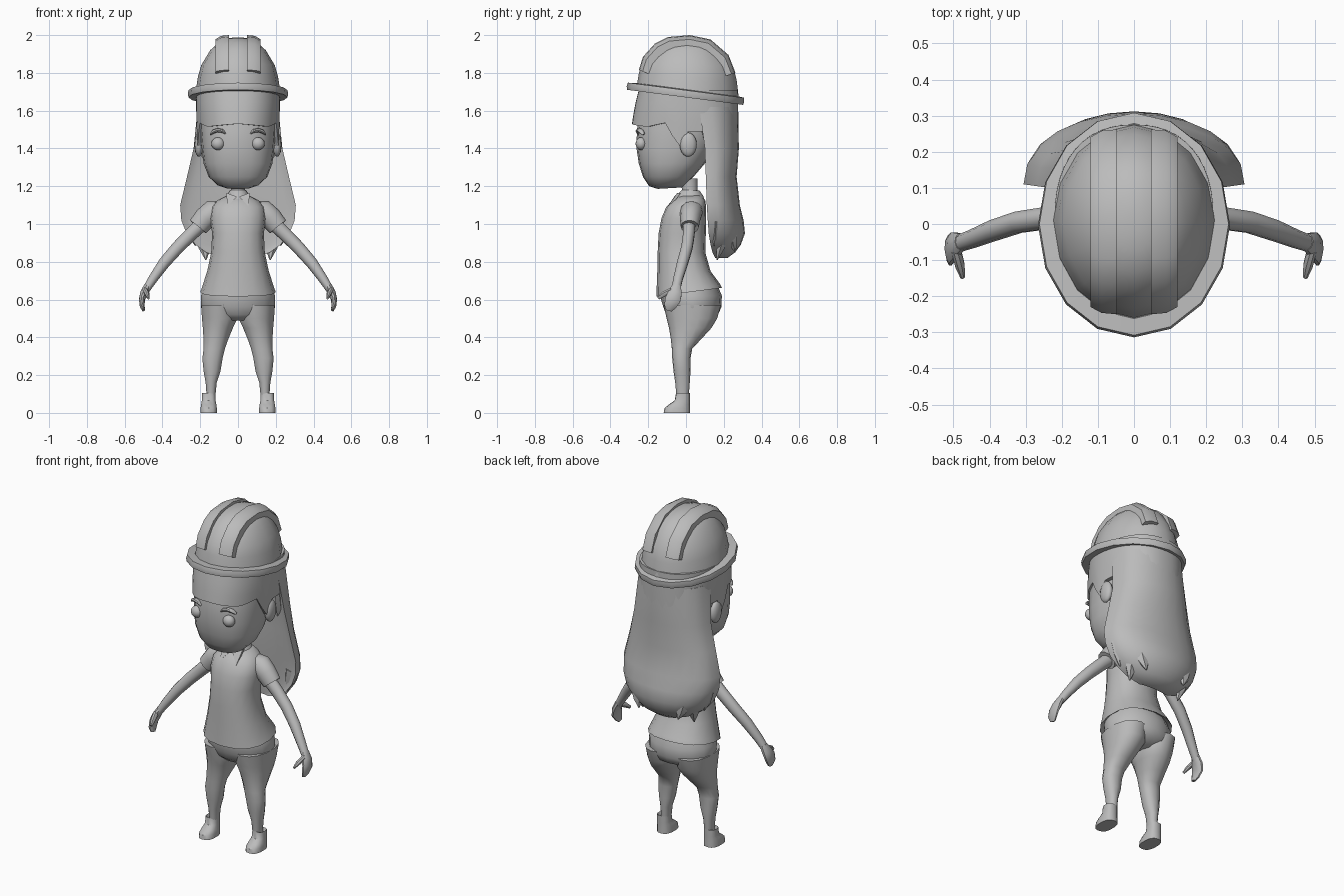
import bpy, bmesh, math
from mathutils import Vector

grey = bpy.data.materials.new("plain grey")
grey.diffuse_color = (0.5, 0.5, 0.5, 1)


def finish(name, bm, angle=40):
    bmesh.ops.recalc_face_normals(bm, faces=bm.faces[:])
    me = bpy.data.meshes.new(name)
    bm.to_mesh(me)
    bm.free()
    me.materials.append(grey)
    ob = bpy.data.objects.new(name, me)
    bpy.context.collection.objects.link(ob)
    bpy.ops.object.select_all(action='DESELECT')
    ob.select_set(True)
    bpy.context.view_layer.objects.active = ob
    bpy.ops.object.shade_smooth_by_angle(angle=math.radians(angle))
    return ob


def loft(name, rings, caps=True, closed=False, angle=40):
    """Skin a list of equal-length rings."""
    bm = bmesh.new()
    vs = [[bm.verts.new(p) for p in r] for r in rings]
    n = len(vs[0])
    pairs = list(zip(vs, vs[1:])) + ([(vs[-1], vs[0])] if closed else [])
    for a, b in pairs:
        for i in range(n):
            j = (i + 1) % n
            bm.faces.new((a[i], a[j], b[j], b[i]))
    if caps and not closed:
        bm.faces.new(vs[0])
        bm.faces.new(vs[-1])
    return finish(name, bm, angle)


def oval(z, rx, yf, yb, tilt=0, n=16, cx=0, power=2.0):
    """Horizontal (super)ellipse from front yf to back yb; starts at the front."""
    cy, ry, pts = (yf + yb) / 2, (yb - yf) / 2, []
    for i in range(n):
        a = 2 * math.pi * i / n
        s, c = math.sin(a), math.cos(a)
        x = cx + rx * math.copysign(abs(s) ** (2 / power), s)
        y = cy - ry * math.copysign(abs(c) ** (2 / power), c)
        pts.append((x, y, z + tilt * y))
    return pts


def tube(name, path, side=1, n=10):
    """Path of (x, y, z, radius in xz plane, radius along y)."""
    P = [Vector(p[:3]) for p in path]
    rings = []
    for i, p in enumerate(path):
        t = (P[min(i + 1, len(P) - 1)] - P[max(i - 1, 0)]).normalized()
        u = Vector((0, 1, 0)).cross(t).normalized()
        v = t.cross(u)
        ring = []
        for k in range(n):
            a = 2 * math.pi * k / n
            q = P[i] + u * p[3] * math.cos(a) + v * p[4] * math.sin(a)
            ring.append((q.x * side, q.y, q.z))
        rings.append(ring)
    return loft(name, rings)


def ball(name, loc, size, seg=16):
    bm = bmesh.new()
    bmesh.ops.create_uvsphere(bm, u_segments=seg, v_segments=10, radius=1)
    for v in bm.verts:
        v.co = Vector([v.co[i] * size[i] + loc[i] for i in range(3)])
    return finish(name, bm, 60)


# helmet shell and tilted brim
loft("helmet_shell", [oval(*r) for r in [
    (1.70, .225, -.26, .28, -.13), (1.78, .212, -.25, .268, -.06), (1.84, .195, -.235, .25, -.03),
    (1.92, .147, -.185, .195), (1.96, .105, -.135, .145), (1.982, .055, -.075, .085),
    (1.988, .02, -.02, .03)]])
loft("helmet_brim", [oval(*r) for r in [
    (1.712, .222, -.262, .278, -.13), (1.708, .262, -.308, .308, -.13), (1.688, .266, -.314, .308, -.13),
    (1.67, .262, -.312, .302, -.13), (1.672, .215, -.25, .265, -.13)]], closed=True)

# raised helmet ribs, front to back
rib = [(-.25, 1.815), (-.228, 1.885), (-.165, 1.955), (-.095, 1.99), (.02, 2.0), (.13, 1.977),
       (.225, 1.895), (.262, 1.80)]
for s in (1, -1):
    rings = []
    for y, z in rib:
        def pull(k, x):
            return (s * x, y * k, 1.72 + (z - 1.72) * k)
        rings.append([pull(1, .047), pull(.985, .09), pull(.92, .12), pull(.7, .12), pull(.7, .047)])
    loft("helmet_rib", rings, angle=35)

# head and face
loft("head", [oval(*r, n=20, power=2.4) for r in [
    (1.195, .06, -.15, -.02, .06), (1.212, .11, -.195, .0, .06), (1.25, .155, -.228, .04), (1.32, .182, -.25, .10),
    (1.40, .192, -.262, .15), (1.50, .20, -.26, .20), (1.62, .20, -.235, .23), (1.72, .19, -.22, .23)]], angle=60)

# eyes, brows, ears
for s in (1, -1):
    ball("eye", (s * .106, -.237, 1.425), (.035, .03, .034))
    tube("eyebrow", [(.066, -.252, 1.478, .004, .008), (.082, -.254, 1.492, .01, .014),
                     (.108, -.247, 1.497, .011, .014), (.132, -.235, 1.488, .01, .014),
                     (.146, -.225, 1.474, .004, .008)], s, 8)
    ball("ear", (s * .207, .012, 1.42), (.024, .045, .064), 12)

# fringe and hair cap: lower edge depends on the angle from the front
edge = [(0, 1.53), (45, 1.515), (67.5, 1.535), (75, 1.47), (82.5, 1.415), (90, 1.49),
        (105, 1.49), (112.5, 1.36), (120, 1.3), (180, 1.3)]


def edge_z(a):
    a = min(a, 360 - a)
    for (a0, z0), (a1, z1) in zip(edge, edge[1:]):
        if a <= a1:
            return z0 + (z1 - z0) * (a - a0) / (a1 - a0)


def hair_ring(f, inset):
    n, pts = 48, []
    for i in range(n):
        a = 360 * i / n
        z = 1.71 + (edge_z(a) - 1.71) * f
        front = max(0, math.cos(math.radians(a)))
        x, y, _ = oval(0, .22 - inset, -.25 - .04 * f * front + inset, .275 - inset, n=n, power=2.3)[i]
        pts.append((x, y, z))
    return pts


loft("hair_fringe", [hair_ring(f, d) for f, d in
     [(0, 0), (.35, -.002), (.7, 0), (1, .004), (1, .03), (.5, .04), (0, .04)]], closed=True)

# long back hair: crescent sections curling under at the bottom
rings = []
for z, hw, yf, yb in [(1.62, .213, .07, .275), (1.40, .235, .10, .28), (1.25, .27, .105, .268),
                      (1.10, .306, .11, .285), (1.02, .30, .115, .305), (.95, .272, .12, .312),
                      (.89, .225, .13, .29), (.85, .17, .14, .26), (.82, .09, .155, .22)]:
    ring = []
    m = 12
    for i in range(m + 1):
        t = -math.pi / 2 + math.pi * i / m
        ring.append((hw * math.sin(t), yf + (yb - yf) * max(0, math.cos(t)) ** .85, z))
    for i in range(m - 1, 0, -1):
        t = -math.pi / 2 + math.pi * i / m
        ring.append((hw * .97 * math.sin(t), yf + .2 * (yb - yf) * math.cos(t), z))
    rings.append(ring)
loft("long_hair", rings, angle=50)

# ragged tufts under the hair
for s in (1, -1):
    for x, y, z, tx, ty, tz in [(.25, .16, 1.02, .225, .15, .885), (.18, .2, .94, .17, .165, .81),
                                (.15, .24, .95, .13, .26, .85)]:
        tube("hair_tuft", [(x, y, z, .045, .035), ((x + tx) / 2, (y + ty) / 2, (z + tz) / 2, .034, .024),
                           (tx, ty, tz, .003, .003)], s, 6)

# neck and collar
loft("neck", [oval(1.10, .045, -.02, .07), oval(1.16, .036, -.018, .06), oval(1.24, .04, -.03, .06)])
loft("collar", [oval(*r, -.05) for r in [(1.13, .072, -.06, .10), (1.155, .06, -.045, .09),
                                         (1.18, .043, -.022, .072), (1.15, .037, -.015, .065)]], caps=False)
for s in (1, -1):
    tri = [(.006, -.052, 1.145), (.062, -.035, 1.165), (.056, -.088, 1.092)]
    loft("collar_flap", [[(s * x, y - d, z) for x, y, z in tri] for d in (-.008, .01)])

# shirt with flared hem
loft("shirt", [oval(*r, power=2.3) for r in [
    (.66, .17, -.12, .16, .12), (.637, .20, -.157, .19, .13), (.66, .192, -.156, .182, .11),
    (.75, .163, -.152, .13), (.85, .142, -.15, .102), (.95, .137, -.145, .105), (1.03, .148, -.13, .107),
    (1.09, .14, -.105, .107), (1.125, .11, -.072, .102), (1.15, .06, -.035, .085)]], angle=50)

# sleeves, arms and hands
for s in (1, -1):
    tube("sleeve", [(.08, .03, 1.075, .05, .06), (.135, .028, 1.06, .067, .06), (.175, .022, 1.03, .06, .055),
                    (.212, .02, .985, .055, .048), (.205, .02, .993, .04, .036)], s, 12)
    tube("arm", [(.17, .018, 1.02, .038, .034), (.25, .015, .945, .036, .032), (.32, .005, .875, .034, .031),
                 (.39, -.018, .795, .031, .03), (.45, -.042, .71, .025, .026), (.488, -.055, .65, .02, .024)], s)
    tube("hand", [(.478, -.05, .672, .02, .025), (.497, -.058, .635, .021, .038), (.509, -.07, .60, .016, .043),
                  (.507, -.085, .565, .013, .033), (.50, -.092, .543, .008, .018)], s)
    tube("thumb", [(.492, -.075, .65, .014, .016), (.482, -.115, .63, .014, .015),
                   (.474, -.147, .608, .007, .009)], s, 8)

# trousers: hips and two legs
loft("hips", [oval(*r) for r in [(.68, .175, -.13, .165), (.62, .196, -.138, .19), (.56, .197, -.12, .187),
                                 (.52, .18, -.105, .17), (.49, .10, -.07, .11)]], angle=60)
for s in (1, -1):
    loft("leg", [oval(z, (xo - xi) / 2, yf, yb, n=14, cx=s * (xo + xi) / 2, power=2.2) for z, xi, xo, yf, yb in [
        (.57, .005, .197, -.118, .185), (.50, .0, .193, -.103, .165), (.45, .025, .188, -.09, .135),
        (.39, .05, .184, -.08, .08), (.34, .068, .183, -.075, .033), (.29, .08, .19, -.073, .024),
        (.22, .092, .183, -.066, .024), (.16, .112, .172, -.057, .02), (.08, .12, .166, -.05, .014)]], angle=60)
    # shoe: ankle cuff opening down to a long toe
    loft("shoe", [oval(*r, n=14, cx=s * .155, power=2.6) for r in [
        (.085, .028, -.045, .012), (.105, .036, -.053, .02), (.065, .037, -.06, .02), (.045, .041, -.09, .02),
        (.025, .044, -.114, .021), (.0, .045, -.118, .021)]])
